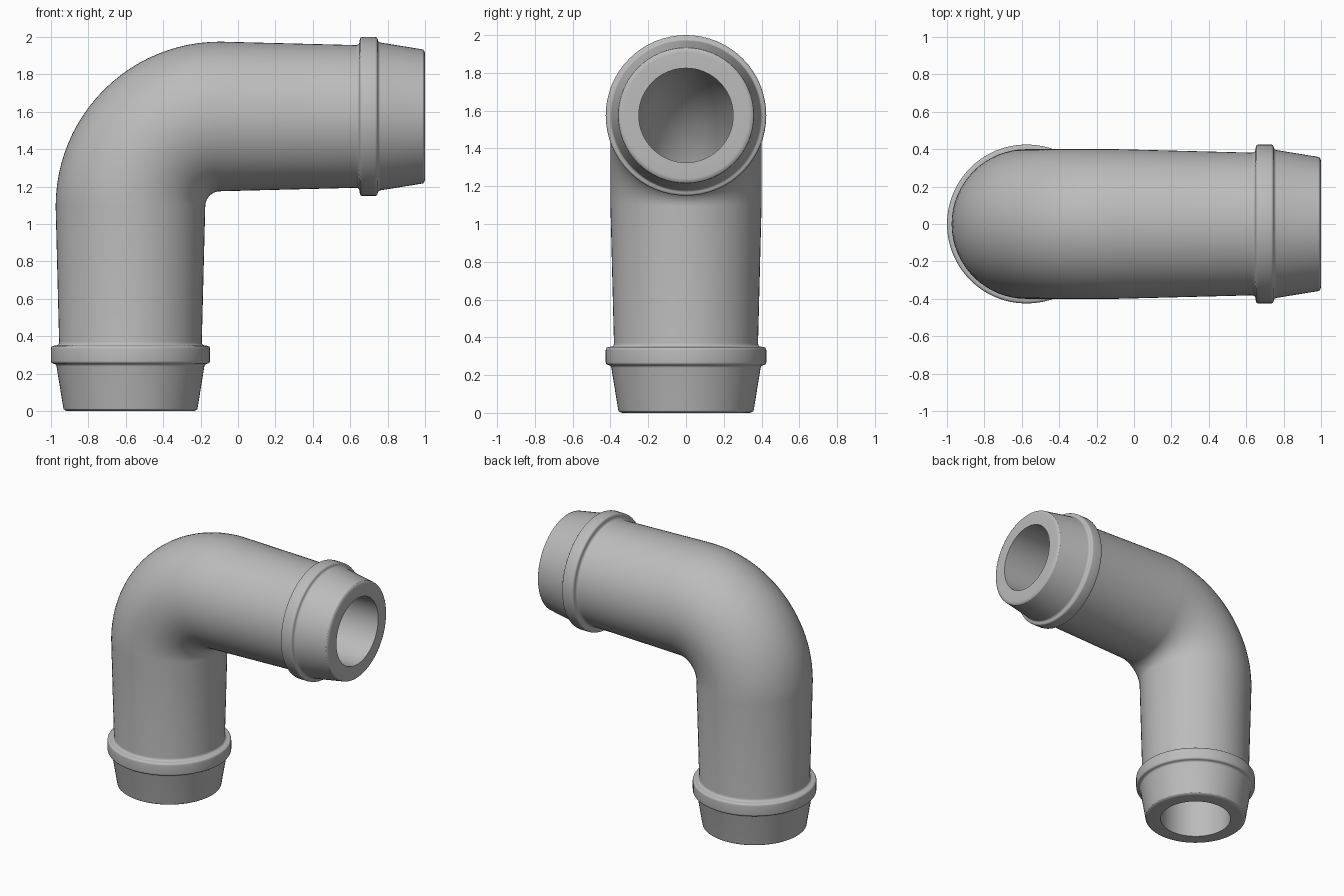
import bpy, bmesh, math
from mathutils import Vector

cube = bpy.data.objects.get("Cube")
if cube:
    bpy.data.objects.remove(cube, do_unlink=True)

SIDES = 64
AXIS = 1.575          # distance from each mouth to the other leg's axis
BEND = 0.48           # centre-line radius of the bend
LEG = AXIS - BEND     # straight length of each leg
ARC = BEND * math.pi / 2
LENGTH = 2 * LEG + ARC
BORE = 0.25

grey = bpy.data.materials.new("grey_plastic")
grey.use_nodes = True
colour = (0.5, 0.5, 0.5, 1)
grey.diffuse_color = colour
grey.node_tree.nodes["Principled BSDF"].inputs["Base Color"].default_value = colour


def path(s):
    """Centre point and in-plane normal at distance s along the pipe."""
    x0 = 1 - AXIS
    if s <= LEG:
        return Vector((x0, 0, s)), Vector((-1, 0, 0))
    if s >= LEG + ARC:
        return Vector((x0 + BEND + s - LEG - ARC, 0, AXIS)), Vector((0, 0, 1))
    a = (s - LEG) / BEND
    normal = Vector((-math.cos(a), 0, math.sin(a)))
    return Vector((x0 + BEND, 0, LEG)) + normal * BEND, normal


def fillet(corners, steps=4):
    """Round each (distance, radius, fillet size) corner of a profile."""
    out = []
    for i, (s, r, size) in enumerate(corners):
        p = Vector((s, r))
        if size == 0:
            out.append(p)
            continue
        a = p + (Vector(corners[i - 1][:2]) - p).normalized() * size
        b = p + (Vector(corners[i + 1][:2]) - p).normalized() * size
        for k in range(steps + 1):
            t = k / steps
            out.append(a * (1 - t) ** 2 + p * 2 * t * (1 - t) + b * t * t)
    return [tuple(p) for p in out]


# Half profile: mouth, tapered spigot, stop ring, then the leg
end = fillet([(0, BORE, 0), (0, 0.347, 0.015), (0.01, 0.358, 0.004),
              (0.25, 0.397, 0.012), (0.256, 0.425, 0.013),
              (0.348, 0.425, 0.016), (0.351, 0.381, 0.02), (LEG, 0.4, 0)])
bend = [LEG + ARC * k / 24 for k in range(1, 24)]
outer = end + [(s, 0.4) for s in bend] + [(LENGTH - s, r) for s, r in reversed(end)]
inner = [(s, BORE) for s in [LEG + ARC] + bend[::-1] + [LEG]]

# Sweep the closed wall profile along the bent path
bm = bmesh.new()
rings = []
for s, r in outer + inner:
    centre, normal = path(s)
    ring = []
    for k in range(SIDES):
        a = math.tau * k / SIDES
        ring.append(bm.verts.new(centre + normal * r * math.cos(a)
                                 + Vector((0, r * math.sin(a), 0))))
    rings.append(ring)
for i, ring in enumerate(rings):
    following = rings[(i + 1) % len(rings)]
    for k in range(SIDES):
        j = (k + 1) % SIDES
        bm.faces.new((ring[k], ring[j], following[j], following[k]))
bmesh.ops.recalc_face_normals(bm, faces=bm.faces)

mesh = bpy.data.meshes.new("elbow_pipe")
bm.to_mesh(mesh)
bm.free()
mesh.materials.append(grey)
pipe = bpy.data.objects.new("elbow_pipe", mesh)
bpy.context.collection.objects.link(pipe)
bpy.context.view_layer.objects.active = pipe
pipe.select_set(True)
bpy.ops.object.shade_smooth_by_angle(angle=math.radians(35))
